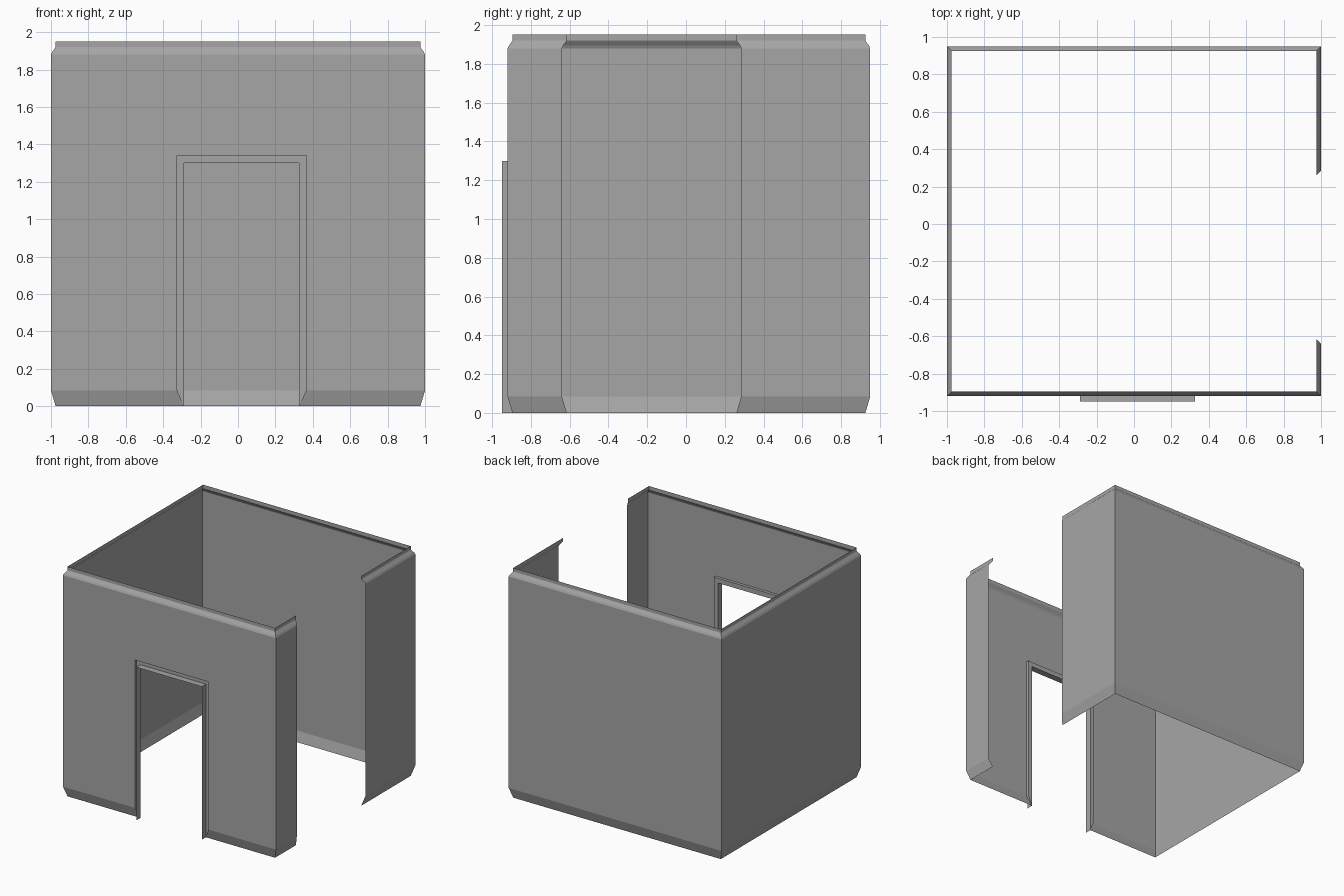
import bpy
import bmesh

cube = bpy.data.objects.get("Cube")
if cube:
    bpy.data.objects.remove(cube, do_unlink=True)

# One plain grey for everything
grey = bpy.data.materials.new("wall grey")
grey.use_nodes = True
colour = (0.38, 0.38, 0.38, 1)
grey.diffuse_color = colour
grey.node_tree.nodes["Principled BSDF"].inputs["Base Color"].default_value = colour


def finish(bm, name):
    mesh = bpy.data.meshes.new(name)
    bm.to_mesh(mesh)
    bm.free()
    mesh.materials.append(grey)
    obj = bpy.data.objects.new(name, mesh)
    bpy.context.collection.objects.link(obj)
    bpy.ops.object.select_all(action='DESELECT')
    obj.select_set(True)
    bpy.context.view_layer.objects.active = obj
    bpy.ops.object.shade_smooth_by_angle(angle=0.2)
    return obj


# Room limits and doorway sizes
FRONT, BACK, INSET, SKIRT = -0.92, 0.95, 0.025, 0.085
OUT_L, OUT_R, OUT_TOP = -0.325, 0.365, 1.34
IN_L, IN_R, IN_TOP = -0.29, 0.325, 1.30
LIP = -0.95

# Wall section as (inset, height): skirt, tall face, stepped cornice
profile = [(INSET, 0), (0, SKIRT), (0, OUT_TOP), (0, 1.88), (0.007, 1.895),
           (0.02, 1.912), (INSET, 1.92), (INSET, 1.95)]


def plan(d, z):
    """Wall outline at one height, mitred at the corners and open ends."""
    door_r, door_l = (OUT_R, OUT_L) if z > 0 else (IN_R, IN_L)
    return [(1 - d, -0.64 + d), (1 - d, FRONT + d), (door_r, FRONT + d),
            (door_l, FRONT + d), (-1 + d, FRONT + d), (-1 + d, BACK - d),
            (1 - d, BACK - d), (1 - d, 0.285 - d)]


# Walls: sweep of the section, leaving out the doorway
bm = bmesh.new()
rows = [[bm.verts.new((x, y, z)) for x, y in plan(d, z)] for d, z in profile]
DOOR_SEGMENT = 2
for k, (low, high) in enumerate(zip(rows, rows[1:])):
    for i in range(len(low) - 1):
        if i == DOOR_SEGMENT and profile[k][1] < OUT_TOP:
            continue
        bm.faces.new((low[i + 1], low[i], high[i], high[i + 1]))
finish(bm, "walls")


# Door frame: step back, flat band, then a lip reaching forward
def arch(bm, left, right, bottom, top, y):
    corners = [(left, bottom), (left, top), (right, top), (right, bottom)]
    return [bm.verts.new((x, y, z)) for x, z in corners]


bm = bmesh.new()
edge = arch(bm, OUT_L, OUT_R, SKIRT, OUT_TOP, FRONT)
step = arch(bm, OUT_L, OUT_R, SKIRT, OUT_TOP, FRONT + INSET)
inner = arch(bm, IN_L, IN_R, 0, IN_TOP, FRONT + INSET)
lip = arch(bm, IN_L, IN_R, 0, IN_TOP, LIP)
rings = [edge, step, inner, lip]
for a, b in zip(rings, rings[1:]):
    for i in range(3):
        bm.faces.new((a[i], b[i], b[i + 1], a[i + 1]))
# Small closing pieces where the skirt meets the frame
bm.faces.new((edge[0], inner[0], step[0]))
bm.faces.new((edge[3], step[3], inner[3]))
finish(bm, "door_frame")
